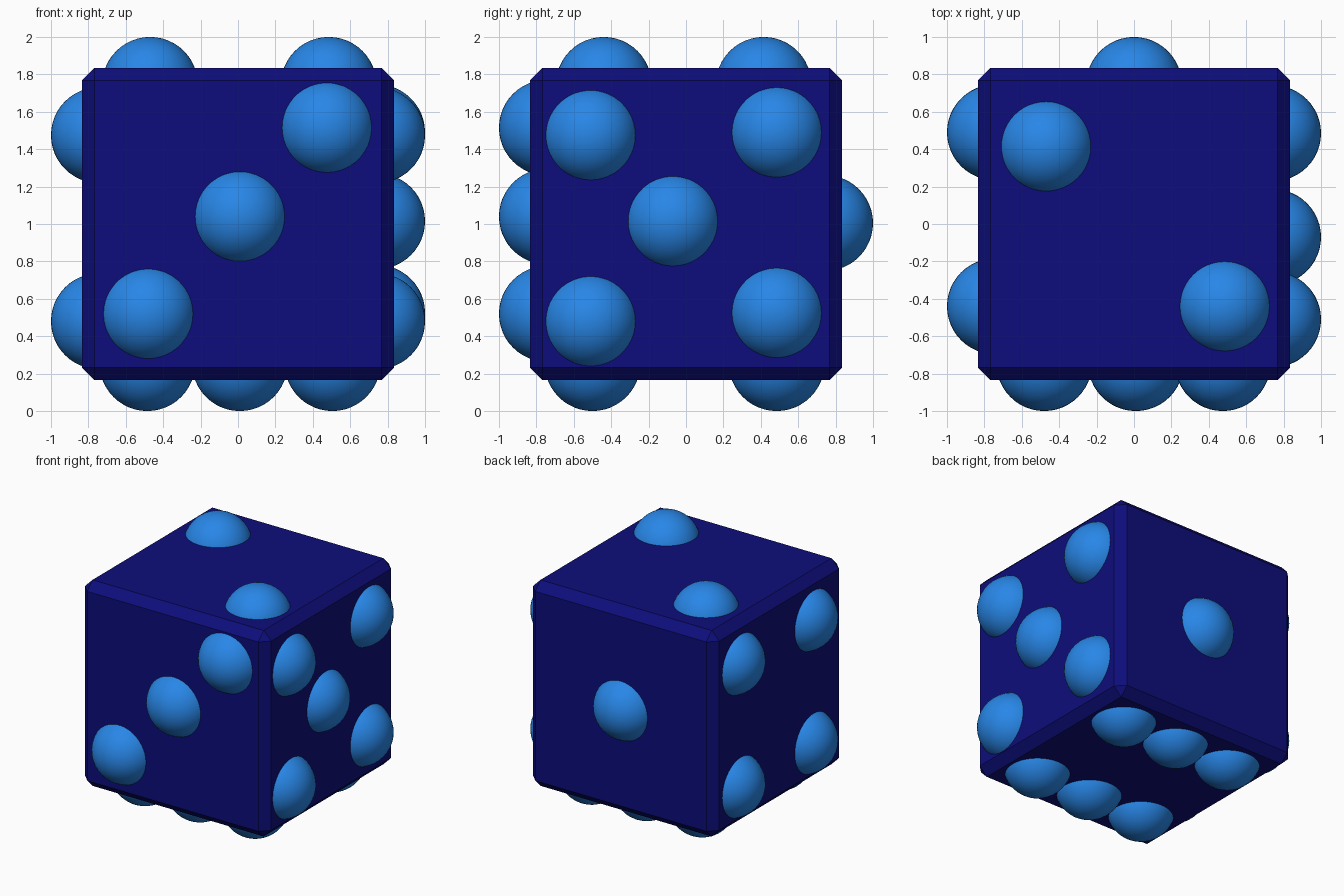
import bpy
from mathutils import Vector

if "Cube" in bpy.data.objects:
    bpy.data.objects.remove(bpy.data.objects["Cube"], do_unlink=True)

HALF = 0.835      # half the width of the body
RADIUS = 0.256    # pip sphere radius
SINK = 0.091      # depth of the pip centres below the face
CENTRE = Vector((0, 0, 1))


def make_material(name, colour):
    mat = bpy.data.materials.new(name)
    mat.use_nodes = True
    mat.diffuse_color = (*colour, 1)
    mat.node_tree.nodes["Principled BSDF"].inputs["Base Color"].default_value = (*colour, 1)
    return mat


navy = make_material("navy blue", (0.004, 0.004, 0.2))
bright = make_material("bright blue", (0.021, 0.24, 0.8))

# Body: cube with chamfered edges
bpy.ops.mesh.primitive_cube_add(size=2 * HALF, location=CENTRE)
body = bpy.context.object
body.name = "die_body"
body.data.materials.append(navy)
bevel = body.modifiers.new("chamfer", 'BEVEL')
bevel.width = 0.068
bevel.segments = 1

# Pips per face: axis, side, and the in-plane offsets along the other two axes
faces = {
    "front": (1, -1, [(0.475, 0.515), (0.01, 0.04), (-0.48, -0.48)]),
    "back": (1, 1, [(0, 0.005)]),
    "right": (0, 1, [(-0.51, 0.475), (0.485, 0.49), (-0.07, 0.015),
                     (-0.51, -0.52), (0.485, -0.475)]),
    "left": (0, -1, [(y, z) for y in (0.49, -0.44) for z in (0.475, -0.52)]),
    "top": (2, 1, [(-0.47, 0.415), (0.485, -0.44)]),
    "bottom": (2, -1, [(x, y) for x in (-0.485, 0.01, 0.505) for y in (-0.5, 0.485)]),
}

for face, (axis, side, spots) in faces.items():
    for number, (u, v) in enumerate(spots, 1):
        offset = [u, v]
        offset.insert(axis, side * (HALF - SINK))
        bpy.ops.mesh.primitive_uv_sphere_add(segments=48, ring_count=24, radius=RADIUS,
                                             location=CENTRE + Vector(offset))
        pip = bpy.context.object
        pip.name = f"{face}_pip_{number}"
        pip.data.materials.append(bright)
        bpy.ops.object.shade_smooth()
